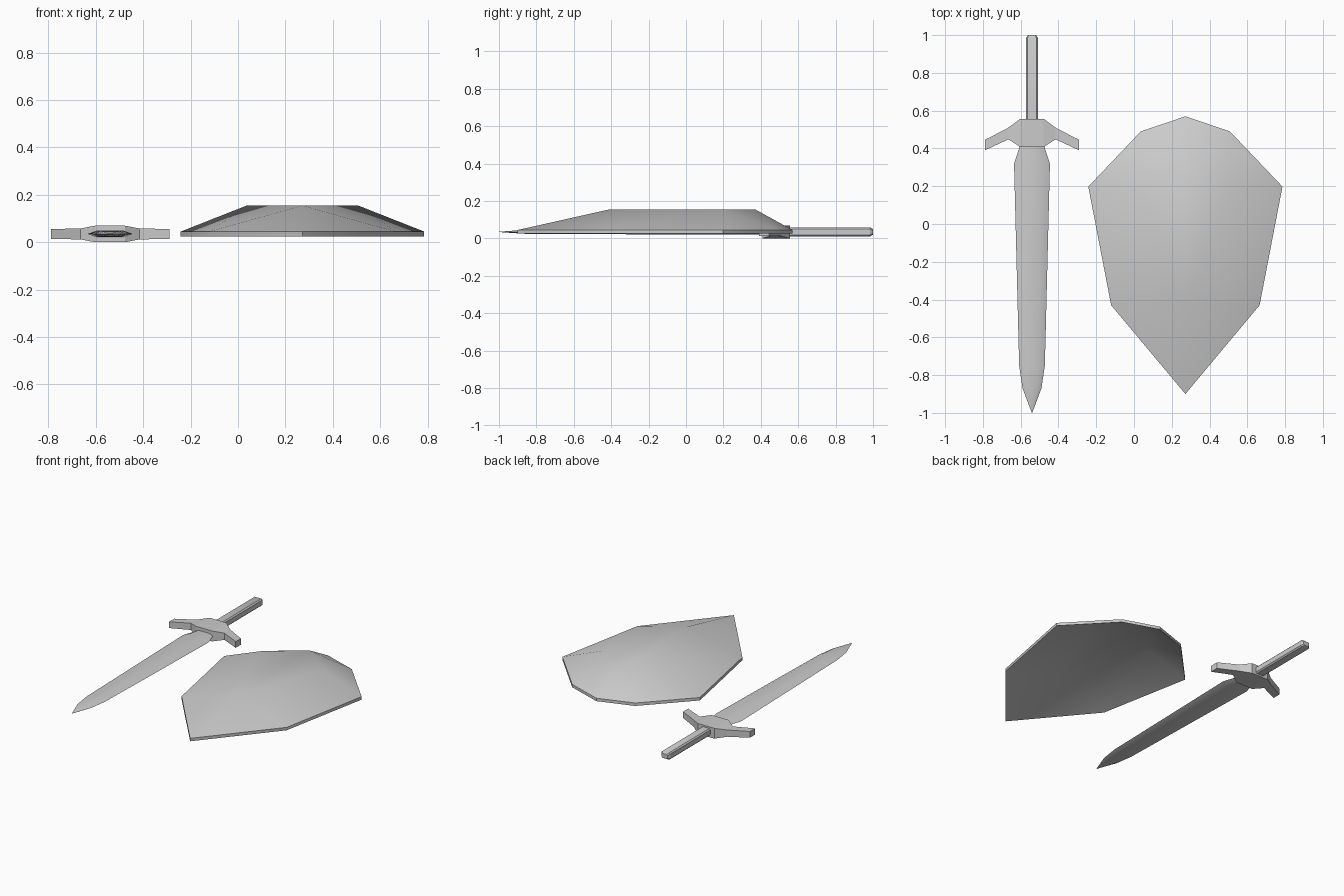
import bpy, bmesh

if "Cube" in bpy.data.objects:
    bpy.data.objects.remove(bpy.data.objects["Cube"])

CX, CZ = -0.54, 0.035   # sword axis
SX = 0.272              # shield centre line


def finish(name, bm, smooth=True):
    bmesh.ops.remove_doubles(bm, verts=bm.verts, dist=0.0001)
    bmesh.ops.recalc_face_normals(bm, faces=bm.faces)
    mesh = bpy.data.meshes.new(name)
    bm.to_mesh(mesh)
    bm.free()
    ob = bpy.data.objects.new(name, mesh)
    bpy.context.collection.objects.link(ob)
    if smooth:
        bpy.ops.object.select_all(action='DESELECT')
        ob.select_set(True)
        bpy.context.view_layer.objects.active = ob
        bpy.ops.object.shade_smooth_by_angle(angle=0.55)
    return ob


def loft(name, rings, smooth=True):
    """Skin a list of equal-length closed rings and cap both ends."""
    bm = bmesh.new()
    rows = [[bm.verts.new(p) for p in r] for r in rings]
    n = len(rows[0])
    for a, b in zip(rows, rows[1:]):
        for i in range(n):
            j = (i + 1) % n
            bm.faces.new((a[i], a[j], b[j], b[i]))
    bm.faces.new(rows[0])
    bm.faces.new(rows[-1])
    return finish(name, bm, smooth)


# Blade: flattened six-sided section tapering to a point
def blade_ring(y, w, h):
    f = w * 0.6
    pts = [(-w, 0), (-f, h), (f, h), (w, 0), (f, -h), (-f, -h)]
    return [(CX + x, y, CZ + z) for x, z in pts]


loft("blade", [blade_ring(*s) for s in (
    (0.43, 0.065, 0.013), (0.40, 0.068, 0.013), (0.32, 0.095, 0.014),
    (-0.75, 0.068, 0.012), (-0.87, 0.05, 0.01), (-1.0, 0.001, 0.001))])


# Grip: chamfered bar with a bevelled end
def grip_ring(y, w, h, c):
    pts = [(-w, h - c), (-w + c, h), (w - c, h), (w, h - c),
           (w, c - h), (w - c, -h), (c - w, -h), (-w, c - h)]
    return [(CX + x, y, CZ + z) for x, z in pts]


loft("grip", [grip_ring(0.5, 0.032, 0.024, 0.008),
              grip_ring(0.985, 0.032, 0.024, 0.008),
              grip_ring(1.0, 0.022, 0.015, 0.006)])

# Crossguard: thick block with two arms swept towards the blade
half = [(0.25, 0.39, 0.445, 0.021), (0.125, 0.448, 0.51, 0.023),
        (0.062, 0.408, 0.557, 0.035)]
sections = [(-x, a, b, h) for x, a, b, h in half] + half[::-1]
loft("crossguard", [[(CX + x, a, CZ - h), (CX + x, b, CZ - h),
                     (CX + x, b, CZ + h), (CX + x, a, CZ + h)]
                    for x, a, b, h in sections], smooth=False)

# Shield: faceted dome over a kite outline, thickened into a shell
RIM, TOP, THICK = 0.045, 0.155, 0.02
bm = bmesh.new()


def sv(x, y, z):
    return bm.verts.new((SX + x, y, z))


tip, crown = sv(0, -0.9, RIM), sv(0, 0.57, RIM)
low, high = sv(0, -0.41, TOP), sv(0, 0.37, TOP)
inner = []
for s in (-1, 1):
    lower, upper, shoulder = (sv(s * x, y, RIM) for x, y in
                              ((0.393, -0.43), (0.514, 0.198), (0.236, 0.49)))
    mid = sv(s * 0.235, 0.19, TOP)
    inner.append(mid)
    for f in ((tip, lower, low), (lower, upper, mid), (lower, mid, low),
              (upper, shoulder, mid), (shoulder, crown, high),
              (shoulder, high, mid)):
        bm.faces.new(f)
bm.faces.new((low, inner[1], high, inner[0]))
ext = bmesh.ops.extrude_face_region(bm, geom=bm.faces[:], use_keep_orig=True)
bmesh.ops.translate(bm, vec=(0, 0, -THICK),
                    verts=[g for g in ext["geom"] if isinstance(g, bmesh.types.BMVert)])
finish("shield", bm)
